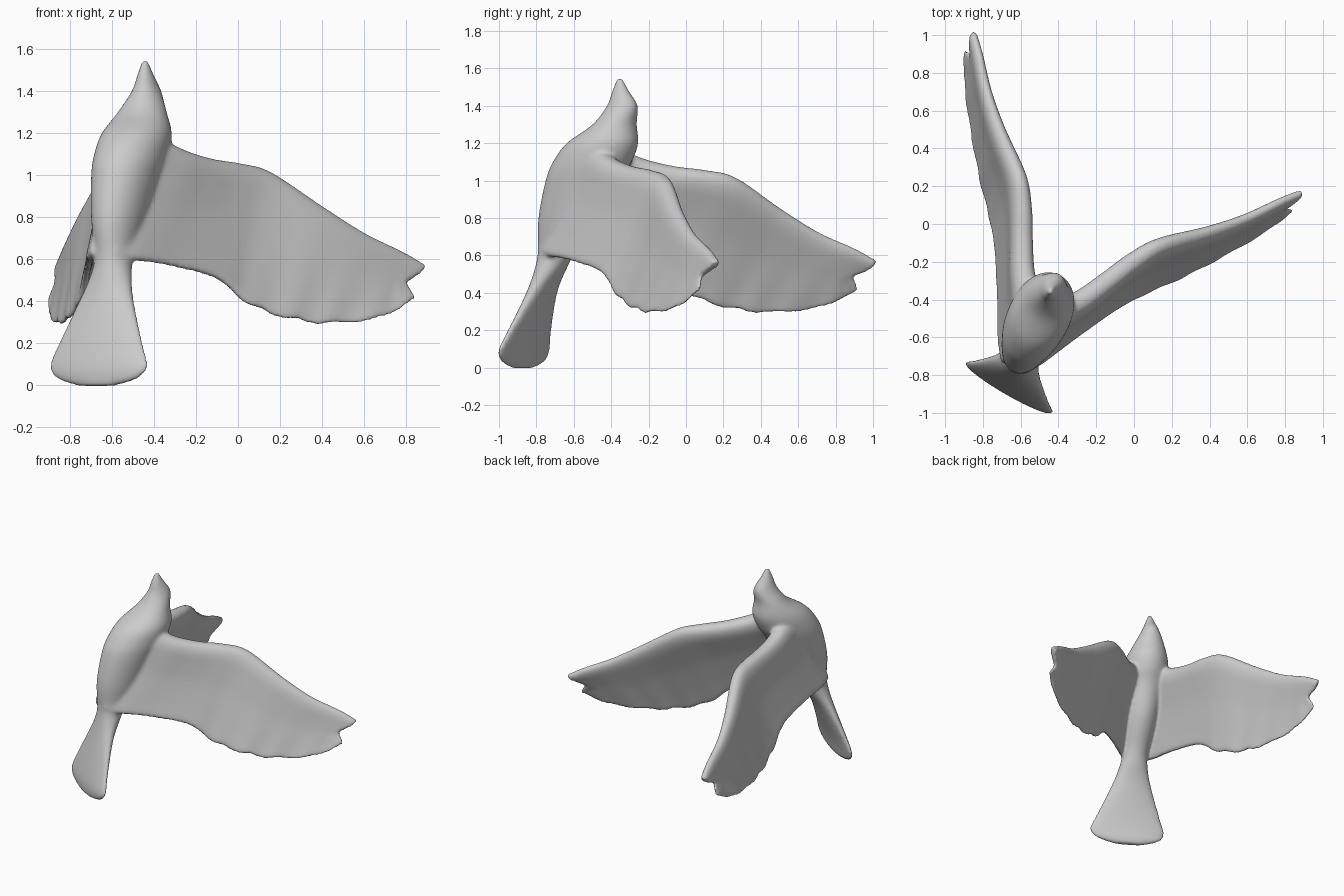
import bpy, bmesh, math
from mathutils import Vector, Matrix

cube = bpy.data.objects.get("Cube")
if cube:
    bpy.data.objects.remove(cube, do_unlink=True)


def spline(rows, n):
    """Smooth curve through rows of numbers, n samples per span."""
    out = []
    last = len(rows) - 1
    for i in range(last):
        a, b, c, d = (rows[min(max(i + k, 0), last)] for k in (-1, 0, 1, 2))
        for j in range(n):
            t = j / n
            out.append([0.5 * (2 * q + (r - p) * t + (2 * p - 5 * q + 4 * r - s) * t * t
                               + (3 * q - p - 3 * r + s) * t ** 3)
                        for p, q, r, s in zip(a, b, c, d)])
    out.append(list(rows[-1]))
    return out


def loft(bm, rings):
    """Closed skin through equal rings of points."""
    verts = [[bm.verts.new(p) for p in ring] for ring in rings]
    count = len(verts[0])
    for a, b in zip(verts, verts[1:]):
        for k in range(count):
            m = (k + 1) % count
            bm.faces.new((a[k], a[m], b[m], b[k]))
    bm.faces.new(verts[0])
    bm.faces.new(verts[-1][::-1])


# Body and tail: height, sideways centre, forward centre, half width, half depth
BODY = [
    (-.004, .02, -.575, .10, .02), (0.03, .022, -.57, .22, .03),
    (0.09, .027, -.562, .268, .036), (0.20, .022, -.53, .228, .042),
    (0.40, .018, -.46, .144, .058), (0.52, .018, -.41, .104, .08),
    (0.62, .015, -.37, .092, .105), (0.80, .008, -.295, .125, .18),
    (1.00, .005, -.22, .155, .21), (1.10, .005, -.165, .165, .22),
    (1.20, .005, -.105, .158, .198), (1.30, 0, -.035, .116, .119),
    (1.40, 0, .01, .066, .086), (1.48, 0, 0, .036, .047), (1.548, 0, -.005, .013, .015),
]
# Wing: leading edge point, trailing edge point, half thickness
WING = [
    (.03, -.16, 1.20, .05, -.46, .62, .075), (.11, -.03, 1.155, .115, -.372, .595, .066),
    (.18, .07, 1.11, .168, -.272, .583, .060), (.25, .205, 1.075, .231, -.152, .562, .056),
    (.321, .346, 1.055, .349, .059, .505, .054), (.417, .485, 1.015, .449, .197, .385, .050),
    (.615, .656, .85, .59, .365, .315, .041), (.764, .806, .725, .726, .543, .292, .033),
    (.89, .966, .635, .875, .76, .32, .027), (.967, 1.055, .57, .97, .934, .405, .021),
]
# Wing section: position along the chord, relative thickness
SECTION = spline([(0, 0), (.015, .5), (.06, .88), (.15, 1), (.3, .8), (.5, .54),
                  (.8, .36), (.97, .28), (1, .1)], 4)


def add_body(bm):
    rings = []
    for z, cs, cf, a, b in spline(BODY, 8):
        twist = -.08 * max(0, 1 - z / .5)
        ring = []
        for k in range(40):
            t = math.tau * k / 40
            s = a * math.cos(t)
            ring.append((cs + s, cf + b * math.sin(t) + twist * s, z))
        rings.append(ring)
    loft(bm, rings)


def add_wing(bm, side):
    rows = spline(WING, 10)
    rings = []
    for i, row in enumerate(rows):
        u = i / (len(rows) - 1)
        lead, trail = Vector(row[:3]), Vector(row[3:6])
        before, after = rows[max(i - 1, 0)], rows[min(i + 1, len(rows) - 1)]
        span = (Vector(after[:3]) + Vector(after[3:6])
                - Vector(before[:3]) - Vector(before[3:6])).normalized()
        normal = span.cross(trail - lead).normalized()
        outer = max(0, (u - .45) / .55)
        # Feather scallops along the trailing edge and a notch at the tip
        scallop = .03 * min(1, outer * 3) * (abs(math.sin(u * 32)) - .6)
        notch = .115 * max(0, (u - .88) / .12)

        def point(t, h, sgn):
            p = lead.lerp(trail, t * (1 + scallop * t))
            p -= span * notch * math.exp(-((t - .55) / .19) ** 2)
            ripple = .003 * math.sin(u * 64) * min(1, outer * 3) * t * t
            p += normal * (sgn * h * row[6] + ripple)
            return (p.x * side, p.y, p.z)

        rings.append([point(t, h, 1) for t, h in SECTION]
                     + [point(t, h, -1.1) for t, h in SECTION[:0:-1]])
    loft(bm, rings)


# Assemble the parts, then turn the bird to its pose
bm = bmesh.new()
add_body(bm)
for side in (1, -1):
    add_wing(bm, side)
bmesh.ops.recalc_face_normals(bm, faces=bm.faces)
bm.transform(Matrix.Translation((-.44, -.35, 0)) @ Matrix.Rotation(math.radians(-26), 4, 'Z'))
mesh = bpy.data.meshes.new("bird")
bm.to_mesh(mesh)
bm.free()
bird = bpy.data.objects.new("bird", mesh)
bpy.context.collection.objects.link(bird)

# Plain grey finish
grey = bpy.data.materials.new("light grey")
grey.use_nodes = True
grey.diffuse_color = (.6, .6, .6, 1)
grey.node_tree.nodes["Principled BSDF"].inputs["Base Color"].default_value = (.6, .6, .6, 1)
mesh.materials.append(grey)

# Fuse the parts into one softly blended skin
remesh = bird.modifiers.new("fuse", 'REMESH')
remesh.mode = 'VOXEL'
remesh.voxel_size = .01
remesh.use_smooth_shade = True
soften = bird.modifiers.new("soften", 'SMOOTH')
soften.factor = .5
soften.iterations = 14
